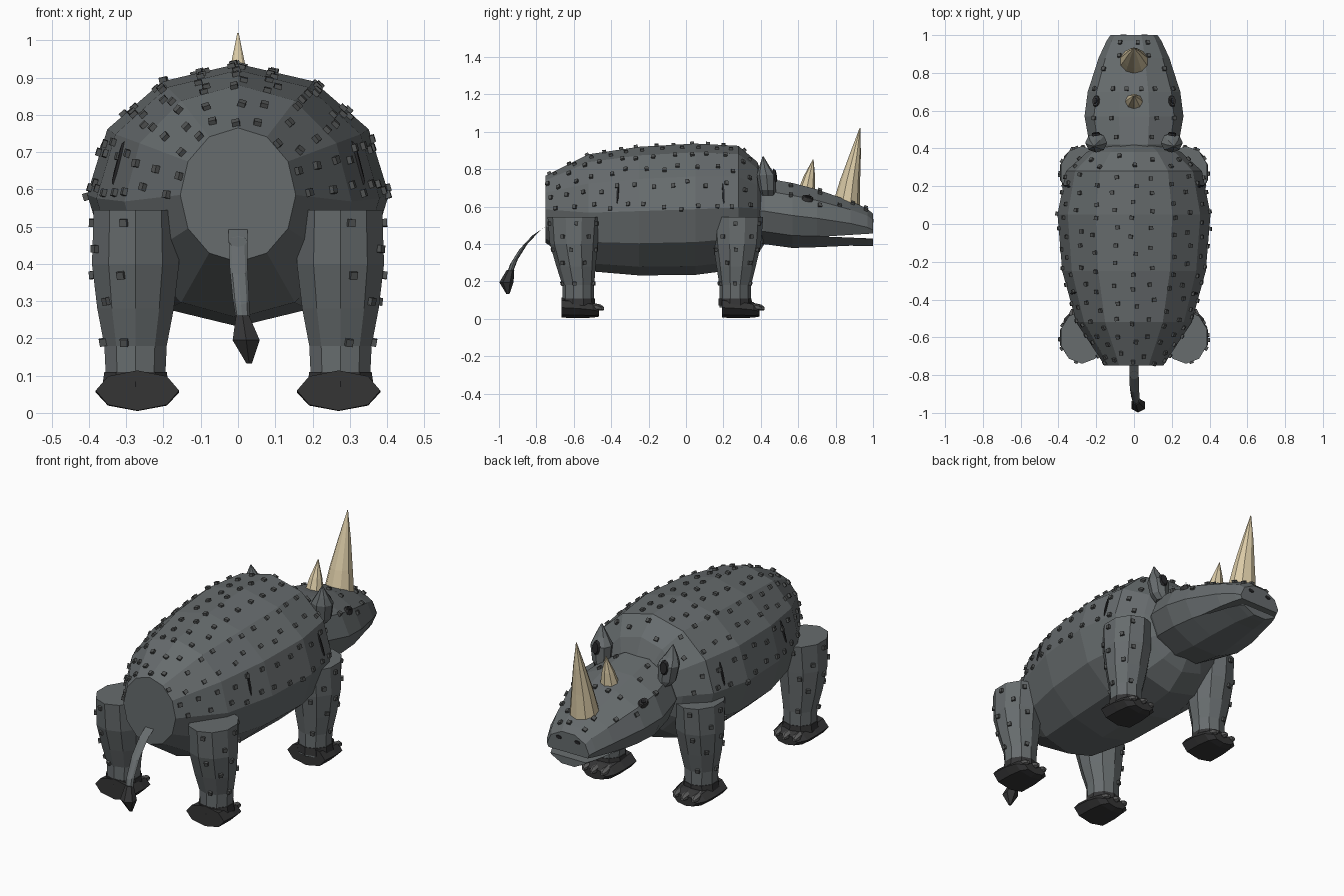
import bpy, bmesh, math, random
from mathutils import Vector, Matrix
from mathutils.bvhtree import BVHTree

if "Cube" in bpy.data.objects:
    bpy.data.objects.remove(bpy.data.objects["Cube"])

random.seed(4)
X, Y, Z = Vector((1, 0, 0)), Vector((0, 1, 0)), Vector((0, 0, 1))


def material(name, r, g, b):
    m = bpy.data.materials.new(name)
    m.diffuse_color = (r, g, b, 1)
    m.use_nodes = True
    m.node_tree.nodes["Principled BSDF"].inputs["Base Color"].default_value = m.diffuse_color
    return m


hide = material("grey hide", 0.135, 0.15, 0.155)
wart = material("dark wart grey", 0.085, 0.09, 0.09)
hoof = material("hoof black", 0.035, 0.035, 0.036)
claw = material("toenail grey", 0.10, 0.10, 0.10)
horn = material("horn tan", 0.70, 0.59, 0.38)
dark = material("crease black", 0.018, 0.018, 0.02)
glint = material("eye glint", 0.45, 0.47, 0.48)


def finish(name, bm, mat):
    bmesh.ops.recalc_face_normals(bm, faces=bm.faces)
    me = bpy.data.meshes.new(name)
    bm.to_mesh(me)
    bm.free()
    me.materials.append(mat)
    ob = bpy.data.objects.new(name, me)
    bpy.context.collection.objects.link(ob)
    return ob


def loft(name, rings, sides, mat, u=X, v=Z, phase=0.0):
    """Skin of elliptical rings: (centre, radius along u, radius along v)."""
    bm = bmesh.new()
    loops = []
    for c, ru, rv in rings:
        loop = []
        for i in range(sides):
            a = 2 * math.pi * (i + phase) / sides
            loop.append(bm.verts.new(Vector(c) + u * ru * math.sin(a) + v * rv * math.cos(a)))
        loops.append(loop)
    for a, b in zip(loops, loops[1:]):
        for i in range(sides):
            j = (i + 1) % sides
            bm.faces.new((a[i], a[j], b[j], b[i]))
    bm.faces.new(loops[0])
    bm.faces.new(loops[-1])
    return finish(name, bm, mat)


def surface(ob):
    bm = bmesh.new()
    bm.from_mesh(ob.data)
    tree = BVHTree.FromBMesh(bm)
    bm.free()
    return tree


def frame(loc, normal, up=Y):
    """Matrix whose z axis follows the normal and whose y axis follows up."""
    n = normal.normalized()
    x = up.cross(n).normalized()
    y = n.cross(x)
    m = Matrix((x, y, n)).transposed().to_4x4()
    m.translation = loc
    return m


def warts(name, ob, rays, size=0.02):
    """Small cubes where outward rays leave the surface."""
    tree, bm = surface(ob), bmesh.new()
    for origin, direction in rays:
        hit, n, _, _ = tree.ray_cast(Vector(origin), Vector(direction))
        if hit:
            if n.dot(Vector(direction)) < 0:
                n = -n
            up = Z if abs(n.y) > 0.8 else Y
            m = frame(hit + n * 0.002, n, up) @ Matrix.Rotation(random.uniform(-.15, .15), 4, 'Z')
            bmesh.ops.create_cube(bm, size=size, matrix=m)
    return finish(name, bm, wart)


def spin_dir(a):
    return (math.sin(a), 0, math.cos(a))


# Barrel body
body = loft("body", [((0, y, (t + b) / 2), w, (t - b) / 2) for y, w, t, b in (
    (-.75, .155, .765, .405), (-.52, .305, .88, .255), (-.25, .38, .92, .232),
    (.05, .405, .937, .235), (.28, .36, .925, .265), (.38, .25, .84, .34),
    (.42, .18, .75, .40))], 12, hide)
rays = []
for k in range(12):
    for j in range(-5, 6):
        y = -.715 + k * .094 + (.025 if j % 2 else -.015) + random.uniform(-.015, .015)
        a = math.radians(j * 17.5 + random.uniform(-3, 3))
        rays.append(((0, min(y, .37), .585), spin_dir(a)))
warts("body_warts", body, rays)

# Head with a wedge cut out for the mouth
head = loft("head", [((0, y, (t + b) / 2), w, (t - b) / 2) for y, w, t, b in (
    (.36, .20, .75, .40), (.42, .235, .762, .39), (.57, .262, .735, .37), (.70, .245, .70, .375),
    (.88, .187, .635, .385), (.97, .145, .595, .383), (1.0, .125, .565, .385))],
    10, hide, phase=0.5)
bm = bmesh.new()
sides = [[bm.verts.new((x, y, z)) for y, z in ((.74, .44), (1.03, .458), (1.03, .428))] for x in (-.4, .4)]
bm.faces.new(sides[0])
bm.faces.new(sides[1])
for i in range(3):
    j = (i + 1) % 3
    bm.faces.new((sides[0][i], sides[0][j], sides[1][j], sides[1][i]))
cutter = finish("mouth_cutter", bm, hide)
cutter.hide_render = True
head_tree = surface(head)
mod = head.modifiers.new("mouth", 'BOOLEAN')
mod.operation, mod.object = 'DIFFERENCE', cutter
bpy.context.view_layer.objects.active = head
bpy.ops.object.modifier_apply(modifier=mod.name)
bpy.data.objects.remove(cutter)
rays = []
for y, angles in ((.46, (-25, 25)), (.56, (-60, -35, 35, 60)), (.715, (-72, -40, -15, 15, 40, 72)),
                  (.82, (-68, 68)), (.89, (-45, 45)), (.96, (20, -60, 60))):
    rays += [((0, y, .54), spin_dir(math.radians(a))) for a in angles]
warts("head_warts", head, rays)

# Horns, leaning forward towards the tip
loft("front_horn", [((0, .855, .60), .08, .075), ((0, .877, .74), .058, .054),
                    ((0, .905, .88), .032, .03), ((0, .93, 1.02), .002, .002)], 10, horn, v=Y)
loft("rear_horn", [((0, .645, .69), .05, .045), ((0, .66, .765), .032, .03),
                   ((0, .68, .852), .002, .002)], 8, horn, v=Y)


def disc(name, loc, normal, rx, ry, depth, mat, sides=10, up=Y):
    bm = bmesh.new()
    bmesh.ops.create_cone(bm, cap_ends=True, segments=sides, radius1=1, radius2=.75, depth=1,
                          matrix=frame(loc, normal, up) @ Matrix.Diagonal((rx, ry, depth, 1)))
    return finish(name, bm, mat)


body_tree = surface(body)
for s, side in ((-1, "left"), (1, "right")):
    # Ears: stalk, pointed cup and dark inner patch
    loft(side + "_ear", [((s * .175, .44, .66), .04, .04), ((s * .195, .437, .69), .048, .045),
                         ((s * .20, .43, .77), .058, .052), ((s * .207, .42, .81), .036, .03),
                         ((s * .212, .412, .868), .003, .003)], 8, hide, v=Y)
    disc(side + "_inner_ear", Vector((s * .202, .477, .765)), Vector((s * .15, 1, .15)),
         .025, .04, .012, dark, up=Z)

    # Eyes
    hit, n, _, _ = head_tree.ray_cast(Vector((s * .5, .65, .645)), Vector((-s, 0, 0)))
    n = n if n.x * s > 0 else -n
    disc(side + "_eye", hit, n, .024, .036, .02, hoof)
    disc(side + "_pupil", hit + n * .01, n, .014, .018, .01, dark)
    disc(side + "_eye_glint", hit + n * .015 + Vector((0, .006, .006)), n, .004, .004, .004, glint, 6)

    # Nostrils
    disc(side + "_nostril", Vector((s * .055, 1.0, .525)), Y, .02, .012, .005, dark, 8, Z)

    # Skin creases behind the shoulder and before the hip
    for y, label in ((.20, "shoulder"), (-.365, "hip")):
        hit, n, _, _ = body_tree.ray_cast(Vector((s * .8, y, .67)), Vector((-s, 0, 0)))
        n = n if n.x * s > 0 else -n
        disc(f"{side}_{label}_crease", hit, n, .007, .07, .014, dark, 6, Z)

    for y, label in ((.273, "front"), (-.60, "rear")):
        name = f"{side}_{label}_"
        lean = -.005 if label == "front" else .012
        x = s * .275
        # Leg column
        leg = loft(name + "leg", [((x, y + lean * t, z), rx, ry) for t, z, rx, ry in (
            (0, .545, .118, .140), (0, .40, .123, .128), (1, .28, .108, .105),
            (2, .18, .088, .085), (2, .06, .082, .085))], 10, hide, v=Y)
        rays = []
        for k, z in enumerate((.51, .44, .37, .30, .19)):
            for a in ((20, 90, 160) if k % 2 == 0 else (55, 125)):
                a = math.radians(a + random.uniform(-8, 8))
                rays.append(((x, y, z), (s * math.sin(a), math.cos(a), 0)))
        warts(name + "leg_warts", leg, rays)
        # Hoofed foot, lofted from heel to toe
        fy = y if label == "rear" else y - .015
        loft(name + "foot", [((s * .27, fy + d, c), rx, rz) for d, rx, rz, c in (
            (-.065, .112, .054, .060), (.03, .112, .050, .055), (.10, .100, .042, .048),
            (.135, .065, .028, .040))], 8, hoof)
        # Heel edges wrapping up around the ankle
        loft(name + "ankle_cuff", [((x, y + 2 * lean, .07), .094, .090),
                                   ((x, y + 2 * lean, .11), .088, .088)], 10, hoof, v=Y)
        # Toenails
        for i in (-1, 0, 1):
            cy = fy + .125 - .012 * abs(i)
            loft(f"{name}toenail_{i + 2}", [((s * .27 + i * .055, cy - .03, .068), .02, .018),
                                            ((s * .27 + i * .055, cy + .018, .060), .019, .017),
                                            ((s * .27 + i * .055, cy + .036, .055), .009, .009)], 6, claw)

# Tail and tuft
tail_v = Vector((0, -.55, .83))
loft("tail", [((0, -.73, .505), .025, .028), ((0, -.80, .46), .025, .026), ((.002, -.87, .385), .024, .026),
              ((.008, -.92, .305), .022, .026), ((.015, -.945, .235), .018, .022)],
     8, hide, v=tail_v.cross(X).cross(X).normalized().cross(X))
loft("tail_tuft", [((.012, -.938, .262), .02, .02), ((.022, -.96, .195), .042, .038),
                   ((.03, -.952, .132), .008, .008)], 6, hoof, v=Y)
